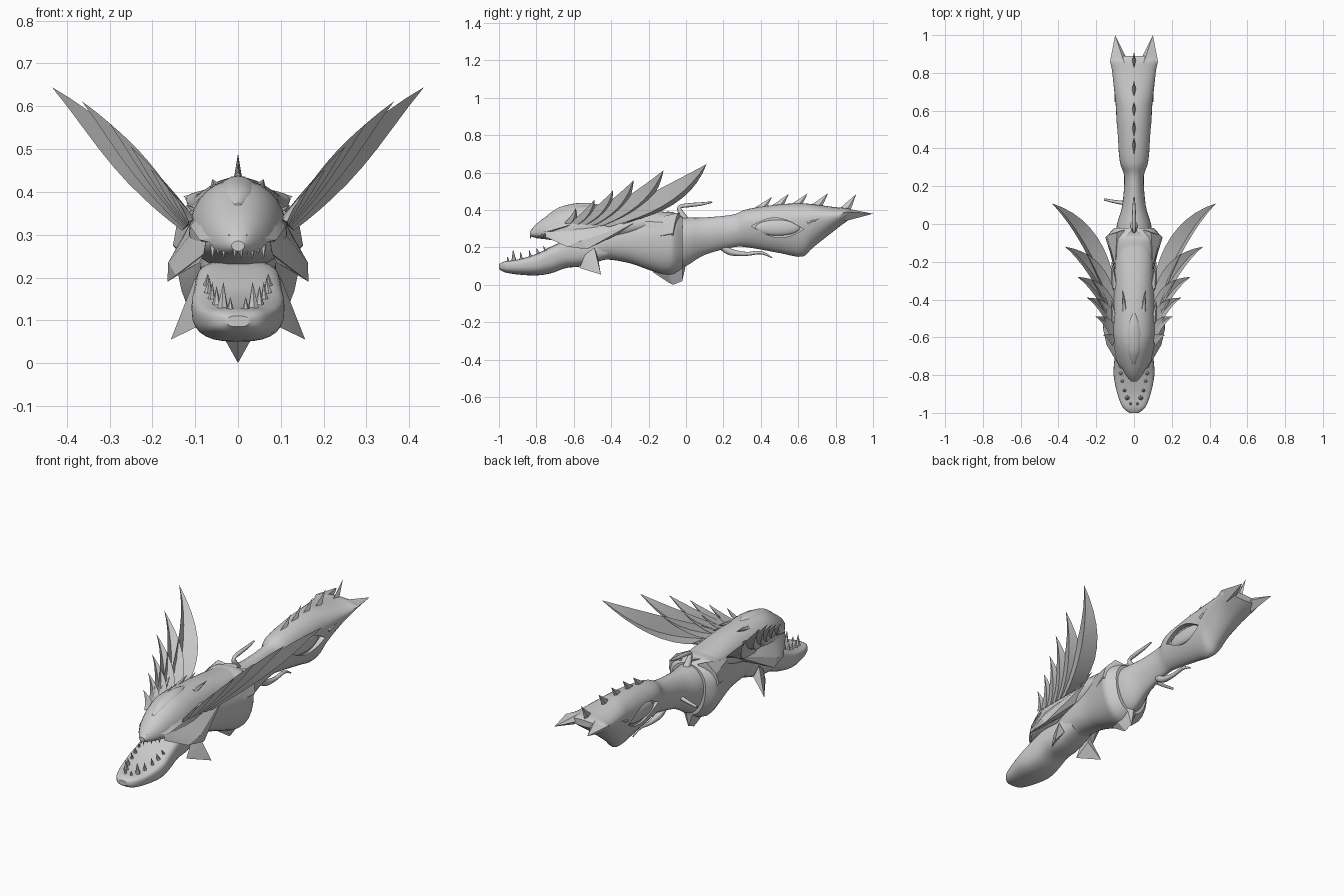
import bpy, bmesh, math
from mathutils import Vector

if "Cube" in bpy.data.objects:
    bpy.data.objects.remove(bpy.data.objects["Cube"])

grey = bpy.data.materials.new("plain grey")
grey.diffuse_color = (0.6, 0.6, 0.6, 1)
grey.use_nodes = True
grey.node_tree.nodes["Principled BSDF"].inputs["Base Color"].default_value = grey.diffuse_color


def finish(name, bm, smooth=35):
    bmesh.ops.recalc_face_normals(bm, faces=bm.faces)
    me = bpy.data.meshes.new(name)
    bm.to_mesh(me)
    bm.free()
    ob = bpy.data.objects.new(name, me)
    bpy.context.collection.objects.link(ob)
    me.materials.append(grey)
    if smooth:
        bpy.ops.object.select_all(action='DESELECT')
        ob.select_set(True)
        bpy.context.view_layer.objects.active = ob
        bpy.ops.object.shade_smooth_by_angle(angle=math.radians(smooth))
    return ob


def spline(rows, steps=4):
    """Smooth path through rows of numbers."""
    rows = [Vector(r) for r in rows]
    out = []
    for i in range(len(rows) - 1):
        a, b, c, d = (rows[max(0, i - 1)], rows[i], rows[i + 1],
                      rows[min(len(rows) - 1, i + 2)])
        for k in range(steps):
            t = k / steps
            out.append(0.5 * (2 * b + (c - a) * t + (2 * a - 5 * b + 4 * c - d) * t * t
                              + (3 * b - a - 3 * c + d) * t ** 3))
    return out + [rows[-1]]


def power(v, p):
    return math.copysign(abs(v) ** p, v)


def loft(name, rows, p=1.0, low=None, n=28):
    """Sections: y, bottom, top, half width, height of widest point."""
    bm = bmesh.new()
    rings = []
    for y, zb, zt, w, zw in spline(rows):
        ring = []
        for k in range(n):
            a = 2 * math.pi * k / n
            e = low if low and math.sin(a) < 0 else p
            s = power(math.sin(a), e)
            z = zw + s * ((zt - zw) if s > 0 else (zw - zb))
            ring.append(bm.verts.new((w * power(math.cos(a), e), y, z)))
        rings.append(ring)
    for r, q in zip(rings, rings[1:]):
        for k in range(n):
            bm.faces.new((r[k], r[(k + 1) % n], q[(k + 1) % n], q[k]))
    bm.faces.new(rings[0])
    bm.faces.new(rings[-1])
    return finish(name, bm)


def hulls(name, groups, mirror=True, smooth=20):
    """Convex solids around point groups, optionally on both sides."""
    bm = bmesh.new()
    for pts in groups:
        for side in ((1, -1) if mirror else (1,)):
            vs = [bm.verts.new((x * side, y, z)) for x, y, z in pts]
            res = bmesh.ops.convex_hull(bm, input=vs)
            junk = {v for v in res["geom_interior"] if isinstance(v, bmesh.types.BMVert)}
            bmesh.ops.delete(bm, geom=list(junk), context='VERTS')
    return finish(name, bm, smooth)


def spike(base, r, tip):
    """Six-sided spike as a point group."""
    base, tip = Vector(base), Vector(tip)
    q = (tip - base).to_track_quat('Z', 'Y')
    return [base + q @ Vector((r * math.cos(a), r * math.sin(a), 0))
            for a in (k * math.pi / 3 for k in range(6))] + [tip]


def rod(name, pts, radii):
    """Tapered bar along a curve."""
    cu = bpy.data.curves.new(name, 'CURVE')
    cu.dimensions = '3D'
    cu.bevel_depth = 1
    cu.bevel_resolution = 2
    cu.use_fill_caps = True
    sp = cu.splines.new('POLY')
    rows = spline([(*p, r) for p, r in zip(pts, radii)])
    sp.points.add(len(rows) - 1)
    for point, row in zip(sp.points, rows):
        point.co = (row[0], row[1], row[2], 1)
        point.radius = row[3]
    cu.materials.append(grey)
    ob = bpy.data.objects.new(name, cu)
    bpy.context.collection.objects.link(ob)


# main body lofts
loft("lower_jaw", [(-1, .085, .11, .025, .095), (-.97, .067, .125, .06, .1),
                   (-.9, .055, .135, .088, .11), (-.8, .05, .165, .108, .125),
                   (-.72, .062, .205, .104, .15), (-.64, .09, .236, .098, .18),
                   (-.55, .1, .24, .092, .18), (-.42, .14, .25, .075, .19)], p=.6, low=.75)
loft("upper_head", [(-.835, .262, .285, .015, .275), (-.8, .25, .325, .043, .28),
                    (-.74, .242, .37, .075, .285), (-.65, .23, .418, .102, .29),
                    (-.55, .22, .43, .115, .3), (-.35, .24, .42, .107, .31),
                    (-.2, .28, .4, .1, .33), (-.1, .3, .388, .08, .35)], p=.95)
loft("neck", [(-.6, .13, .25, .06, .2), (-.5, .12, .31, .08, .21), (-.42, .135, .34, .088, .23),
              (-.3, .115, .37, .095, .25), (-.2, .08, .385, .115, .26),
              (-.12, .055, .39, .135, .27), (-.07, .055, .388, .143, .27),
              (-.02, .085, .365, .105, .26)], p=.9)
rear = loft("rear_body", [(-.08, .08, .36, .1, .25), (0, .1, .36, .09, .25),
                          (.1, .16, .36, .062, .27), (.25, .2, .375, .052, .29),
                          (.33, .2, .405, .075, .33), (.5, .17, .43, .09, .34),
                          (.62, .15, .435, .096, .35), (.68, .2, .43, .102, .36),
                          (.8, .295, .415, .115, .37), (.86, .34, .41, .122, .385),
                          (.89, .365, .4, .1, .385)], low=1.15)

# almond-shaped side recesses with a lens inside
almond = []
for k in range(13):
    t = k / 12
    for s in (-1, 1):
        almond.append((.35 + .28 * t, .305 + .008 * math.cos(math.pi * t)
                       + s * .052 * math.sin(math.pi * t)))
cutter = hulls("recess_cutter", [[(x, y, z) for x in (.06, .16) for y, z in almond]], smooth=0)
cutter.hide_render = True
cutter.hide_viewport = True
cut = rear.modifiers.new("recess", 'BOOLEAN')
cut.object = cutter
cut.solver = 'EXACT'
bm = bmesh.new()
for s in (1, -1):
    ball = bmesh.ops.create_uvsphere(bm, u_segments=20, v_segments=10, radius=1)["verts"]
    for v in ball:
        v.co = (s * .06 + v.co.x * .018, .49 + v.co.y * .12, .305 + v.co.z * .042)
finish("recess_lens", bm)

# cheek armour, brow ridges, forehead crest
hulls("cheek", [[(.08, -.75, .255), (.075, -.75, .285), (.145, -.64, .205), (.165, -.53, .19),
                 (.163, -.56, .235), (.13, -.45, .29), (.11, -.28, .33), (.09, -.5, .235),
                 (.08, -.6, .34), (.06, -.3, .3)]])
hulls("brow", [[(.015, -.825, .27), (.02, -.82, .3), (.09, -.73, .288), (.112, -.62, .32),
                (.08, -.66, .36), (.07, -.7, .275)]])
hulls("head_horn", [spike((.05, -.46, .405), .016, (.06, -.35, .43)),
                    spike((.1, -.34, .34), .02, (.118, -.2, .37)),
                    spike((.1, -.52, .34), .02, (.12, -.4, .37))])
loft("forehead_crest", [(-.74, .35, .374, .01, .36), (-.68, .37, .413, .036, .385),
                        (-.6, .38, .434, .045, .4), (-.53, .39, .438, .036, .405),
                        (-.47, .4, .43, .01, .41)], n=16)

# collar points and belly spike
hulls("collar_point", [[(.1, -.22, .34), (.112, -.2, .25), (.152, -.07, .275), (.142, -.06, .33),
                        (.09, -.045, .385), (.05, -.03, .37), (.09, -.06, .2)]])
hulls("collar_crest", [[(.03, -.2, .38), (-.03, -.2, .38), (.04, -.06, .385), (-.04, -.06, .385),
                        (0, -.02, .385), (0, -.05, .3)]], mirror=False)
hulls("belly_spike", [[(.036, -.1, .065), (-.036, -.1, .065), (0, -.18, .07), (0, 0, .11),
                       (.03, -.02, .1), (-.03, -.02, .1), (0, -.09, .01), (0, -.07, 0),
                       (0, -.02, .02)]], mirror=False)
hulls("jaw_spike", [[(.09, -.54, .16), (.1, -.49, .2), (.085, -.57, .09), (.08, -.47, .14),
                     (.157, -.455, .055), (.112, -.52, .13)]])

# teeth along both jaws
hulls("lower_teeth", [spike(b, r, t) for b, r, t in [
    ((.018, -.95, .115), .011, (.018, -.955, .155)), ((.036, -.92, .125), .014, (.034, -.925, .19)),
    ((.05, -.88, .13), .012, (.05, -.885, .18)), ((.062, -.83, .145), .01, (.06, -.84, .19)),
    ((.07, -.79, .165), .01, (.066, -.8, .2)), ((.074, -.75, .18), .008, (.07, -.765, .21))]],
      smooth=0)
hulls("upper_teeth", [spike((.006 + .013 * i, -.825 + .016 * i, .275), .009,
                            (.008 + .013 * i, -.835 + .016 * i, .242 + .01 * (i % 2)))
                      for i in range(5)], smooth=0)


# fan of swept fins, longest at the back, each folded along its rib
def bend(a, ctrl, b, t):
    return a * (1 - t) ** 2 + ctrl * 2 * t * (1 - t) + b * t * t


bm = bmesh.new()
tips = [(.435, .11, .645), (.365, -.12, .612), (.3, -.28, .56),
        (.25, -.39, .505), (.205, -.49, .455), (.165, -.59, .41)]
for i, tip in enumerate(tips):
    T = Vector(tip)
    low = Vector((.1, -.32 - .055 * i, .335))
    up = Vector((.115, -.5 - .03 * i, .33))
    size = (T - low).length
    c1 = (low + T) / 2 + Vector((-.17, .2, -.14)) * size
    c2 = (up + T) / 2 + Vector((-.06, .15, .07)) * size
    for s in (1, -1):
        def vert(p, off):
            return bm.verts.new((s * (p.x + off), p.y, p.z - off))
        rows = []
        for k in range(9):
            t = k / 9
            a, b = bend(low, c1, T, t), bend(up, c2, T, t)
            fold = .06 * size * (.45 + 2.2 * t * (1 - t)) * (1 - t ** 4)
            h = .005 * (1 - t) + .001
            mid = (a + b) / 2
            rows.append([vert(a, 0), vert(mid, fold + h), vert(b, 0), vert(mid, fold - h)])
        end = vert(T, 0)
        for r, q in zip(rows, rows[1:]):
            for j in range(4):
                bm.faces.new((r[j], r[(j + 1) % 4], q[(j + 1) % 4], q[j]))
        for j in range(4):
            bm.faces.new((rows[-1][j], rows[-1][(j + 1) % 4], end))
        bm.faces.new(rows[0])
finish("swept_fins", bm, 15)

# spine spikes and rear horns
hulls("spine_spikes", [[(0, y - .05, z - .012), (.011, y, z - .01), (-.011, y, z - .01),
                        (0, y + .02, z - .01), (0, y + .02, z + h * .45), (0, y + .05, z + h)]
                       for y, z, h in [(.41, .42, .05), (.5, .43, .056), (.6, .435, .053),
                                       (.71, .432, .058), (.86, .41, .075)]],
      mirror=False, smooth=0)
hulls("rear_horn", [[(.122, .84, .385), (.05, .85, .41), (.04, .88, .38), (.085, .85, .34),
                     (.127, .86, .39), (.1, 1, .38)]])
hulls("side_barb", [spike((.09, .65, .33), .013, (.105, .72, .355))])

# hammer, trigger and side handle
rod("hammer", [(0, .0, .34), (0, -.025, .38), (0, -.035, .415), (0, .01, .425),
               (0, .08, .432), (0, .14, .442)], [.022, .016, .01, .011, .009, .004])
rod("trigger", [(0, .2, .2), (0, .24, .175), (0, .32, .165), (0, .4, .172), (0, .46, .145)],
    [.02, .018, .011, .009, .003])
rod("side_handle", [(-.04, .11, .24), (-.1, .118, .23), (-.158, .13, .225)], [.012, .009, .006])
